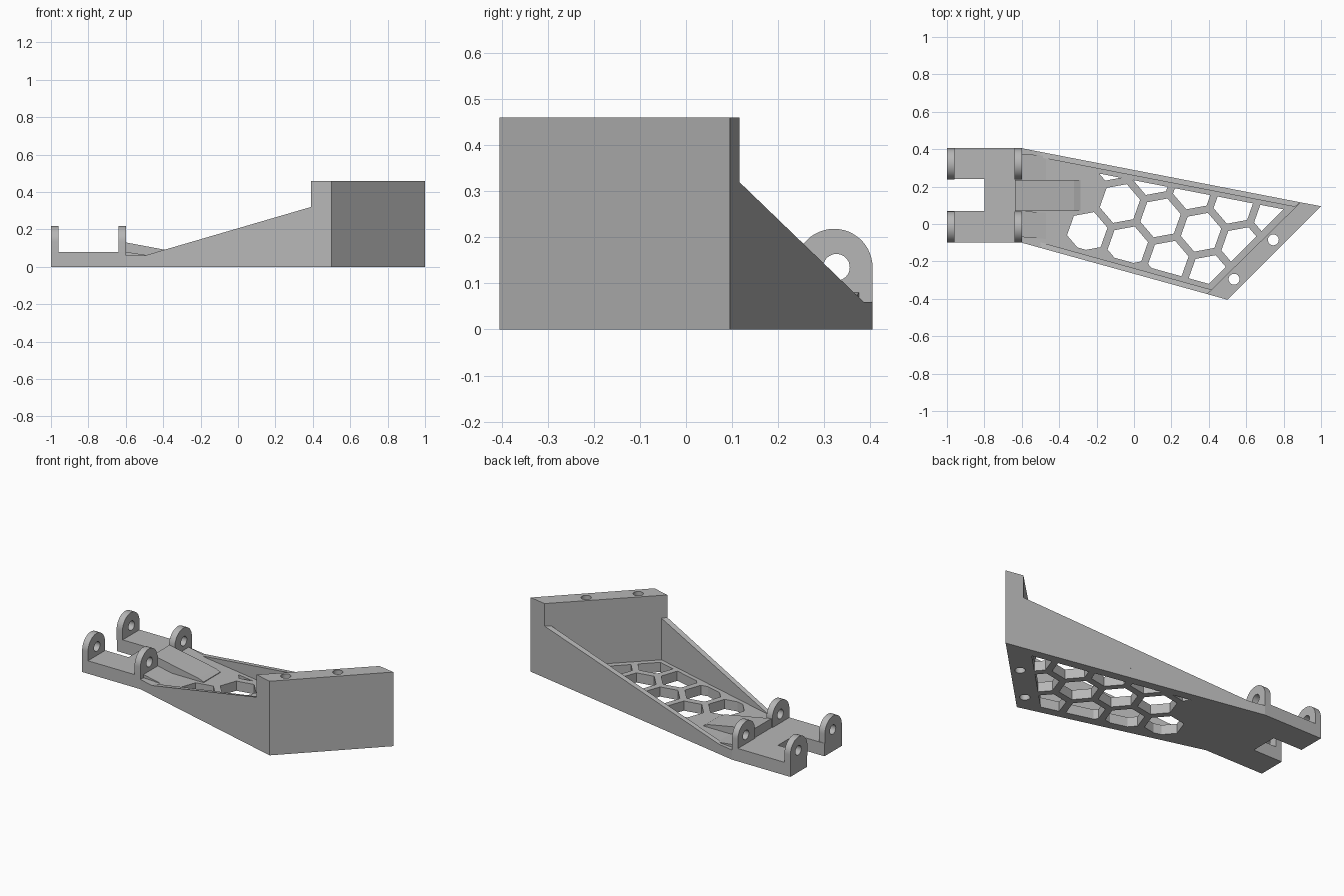
import bpy, bmesh, math
from mathutils import Vector

cube = bpy.data.objects.get("Cube")
if cube:
    bpy.data.objects.remove(cube, do_unlink=True)

grey = bpy.data.materials.new("plain grey")
grey.use_nodes = True
tone = (0.47, 0.47, 0.47, 1)
grey.diffuse_color = tone
grey.node_tree.nodes["Principled BSDF"].inputs["Base Color"].default_value = tone


def add_prism(bm, low, high):
    """Solid between two matching rings of points."""
    a = [bm.verts.new(p) for p in low]
    b = [bm.verts.new(p) for p in high]
    bm.faces.new(a[::-1])
    bm.faces.new(b)
    for i in range(len(a)):
        k = (i + 1) % len(a)
        bm.faces.new((a[i], a[k], b[k], b[i]))


def make(name, solids):
    bm = bmesh.new()
    for low, high in solids:
        add_prism(bm, low, high)
    bmesh.ops.recalc_face_normals(bm, faces=bm.faces)
    mesh = bpy.data.meshes.new(name)
    bm.to_mesh(mesh)
    bm.free()
    mesh.materials.append(grey)
    ob = bpy.data.objects.new(name, mesh)
    bpy.context.collection.objects.link(ob)
    return ob


def slab(pts, z0, z1):
    """Plan outline raised from z0 to z1, where z1 may differ per point."""
    tops = z1 if isinstance(z1, (list, tuple)) else [z1] * len(pts)
    return ([(x, y, z0) for x, y in pts],
            [(x, y, t) for (x, y), t in zip(pts, tops)])


def ring(cx, cy, r, n, turn=0.0):
    return [(cx + r * math.cos(turn + math.tau * i / n),
             cy + r * math.sin(turn + math.tau * i / n)) for i in range(n)]


def cut(ob, cutter):
    """Subtract the cutter, bake the result and drop the cutter."""
    cutter.hide_render = True
    mod = ob.modifiers.new("cut", "BOOLEAN")
    mod.operation, mod.solver, mod.object = "DIFFERENCE", "EXACT", cutter
    graph = bpy.context.evaluated_depsgraph_get()
    baked = bpy.data.meshes.new_from_object(ob.evaluated_get(graph))
    ob.modifiers.clear()
    ob.data = baked
    bpy.data.objects.remove(cutter, do_unlink=True)


def smooth(ob):
    bpy.ops.object.select_all(action="DESELECT")
    ob.select_set(True)
    bpy.context.view_layer.objects.active = ob
    bpy.ops.object.shade_smooth_by_angle(angle=math.radians(30))


def front_y(x):
    return -0.1 - 0.277 * (x + 0.6)


def back_y(x):
    return 0.405 - 0.194 * (x + 0.6)


FLOOR, DECK, TOP, WALL = 0.06, 0.08, 0.46, 0.03
BLOCK_FRONT, BLOCK_BACK = (0.39, front_y(0.39)), (0.89, back_y(0.89))

# Notched hinge deck
make("hinge_deck", [slab([(-1, -0.1), (-0.6, -0.1), (-0.6, 0.405), (-1, 0.405),
                          (-1, 0.24), (-0.8, 0.24), (-0.8, 0.07), (-1, 0.07)], 0, DECK)])

# Floor with honeycomb openings
floor = make("honeycomb_floor", [slab([(-0.6, -0.1), BLOCK_FRONT, BLOCK_BACK,
                                       (-0.6, 0.405)], 0, FLOOR)])

# Limits of the honeycomb, each keeping nx*x + ny*y <= c
limits = [(-0.277, -1, 0.1 + 0.277 * 0.6 - 0.057),
          (0.194, 1, 0.405 - 0.194 * 0.6 - 0.055),
          (1, -1, 0.72), (-1, 0, 0.36)]


def clip(poly, nx, ny, c):
    out = []
    for p, q in zip(poly, poly[1:] + poly[:1]):
        dp, dq = nx * p[0] + ny * p[1] - c, nx * q[0] + ny * q[1] - c
        if dp <= 0:
            out.append(p)
        if dp * dq < 0:
            t = dp / (dp - dq)
            out.append((p[0] + t * (q[0] - p[0]), p[1] + t * (q[1] - p[1])))
    return out


def area(poly):
    return 0.5 * sum(p[0] * q[1] - q[0] * p[1]
                     for p, q in zip(poly, poly[1:] + poly[:1]))


tilt, pitch = math.radians(10.5), 0.23
step_a = Vector((math.cos(tilt + math.pi / 6), math.sin(tilt + math.pi / 6))) * pitch
step_b = Vector((math.cos(tilt - math.pi / 6), math.sin(tilt - math.pi / 6))) * pitch
cells = []
for i in range(-6, 9):
    for j in range(-6, 9):
        c = Vector((-0.25, -0.04)) + step_a * i + step_b * j
        if c.x < -0.4 or (c.x < -0.2 and c.y > 0.1):
            continue
        cell = ring(c.x, c.y, 0.11, 6, tilt)
        for lim in limits:
            cell = clip(cell, *lim)
        if len(cell) > 2 and area(cell) > 0.0004:
            cells.append(slab(cell, -0.1, 0.2))
cut(floor, make("honeycomb_cutter", cells))

# Side walls with rising top edges
for name, edge, x1, side in (("front_wall", front_y, 0.39, 1), ("back_wall", back_y, 0.89, -1)):
    x0 = -0.5
    xi = x1 - 0.03 * side * -1
    pts = [(x0, edge(x0)), (x1, edge(x1)),
           (xi, edge(xi) + WALL * side), (x0, edge(x0) + WALL * side)]
    make(name, [slab(pts, FLOOR - 0.01, [FLOOR, 0.32, 0.32, FLOOR])])

# Tall end block with two vertical bolt holes
block = make("end_block", [slab([BLOCK_FRONT, (0.5, -0.405), (1, 0.095), BLOCK_BACK], 0, TOP)])
cut(block, make("bolt_cutter", [slab(ring(x, y, 0.029, 32), -0.1, 0.6)
                                for x, y in ((0.745, -0.085), (0.535, -0.295))]))
smooth(block)

# Raised ramp running down onto the floor, with a shallow slope on each side
profile = [(-0.635, 0.05), (-0.285, 0.05), (-0.285, 0.064), (-0.32, 0.078), (-0.635, 0.137)]
make("centre_ramp", [([(x, 0.07, z) for x, z in profile],
                      [(x, 0.235, z) for x, z in profile])])
for name, y0, y1 in (("front_slope", -0.1 + WALL, 0.07), ("back_slope", 0.235, 0.405 - WALL)):
    make(name, [slab([(-0.6, y0), (-0.47, y0 - 0.01), (-0.47, y1 - 0.01), (-0.6, y1)],
                     FLOOR - 0.01, [DECK, FLOOR, FLOOR, DECK])])

# Four rounded hinge lugs with pin holes
radius, pin_z = 0.0835, 0.135
for x_name, x0 in (("outer", -1), ("inner", -0.64)):
    for y_name, yc in (("front", -0.0165), ("back", 0.3215)):
        arc = [(yc + radius * math.cos(math.pi * k / 24),
                pin_z + radius * math.sin(math.pi * k / 24)) for k in range(25)]
        outline = [(yc - radius, DECK - 0.01), (yc + radius, DECK - 0.01)] + arc
        lug = make(f"{x_name}_{y_name}_lug", [([(x0, y, z) for y, z in outline],
                                               [(x0 + 0.04, y, z) for y, z in outline])])
        hole = ring(yc + 0.005, pin_z, 0.029, 32)
        cut(lug, make("pin_cutter", [([(x0 - 0.1, y, z) for y, z in hole],
                                      [(x0 + 0.1, y, z) for y, z in hole])]))
        smooth(lug)
